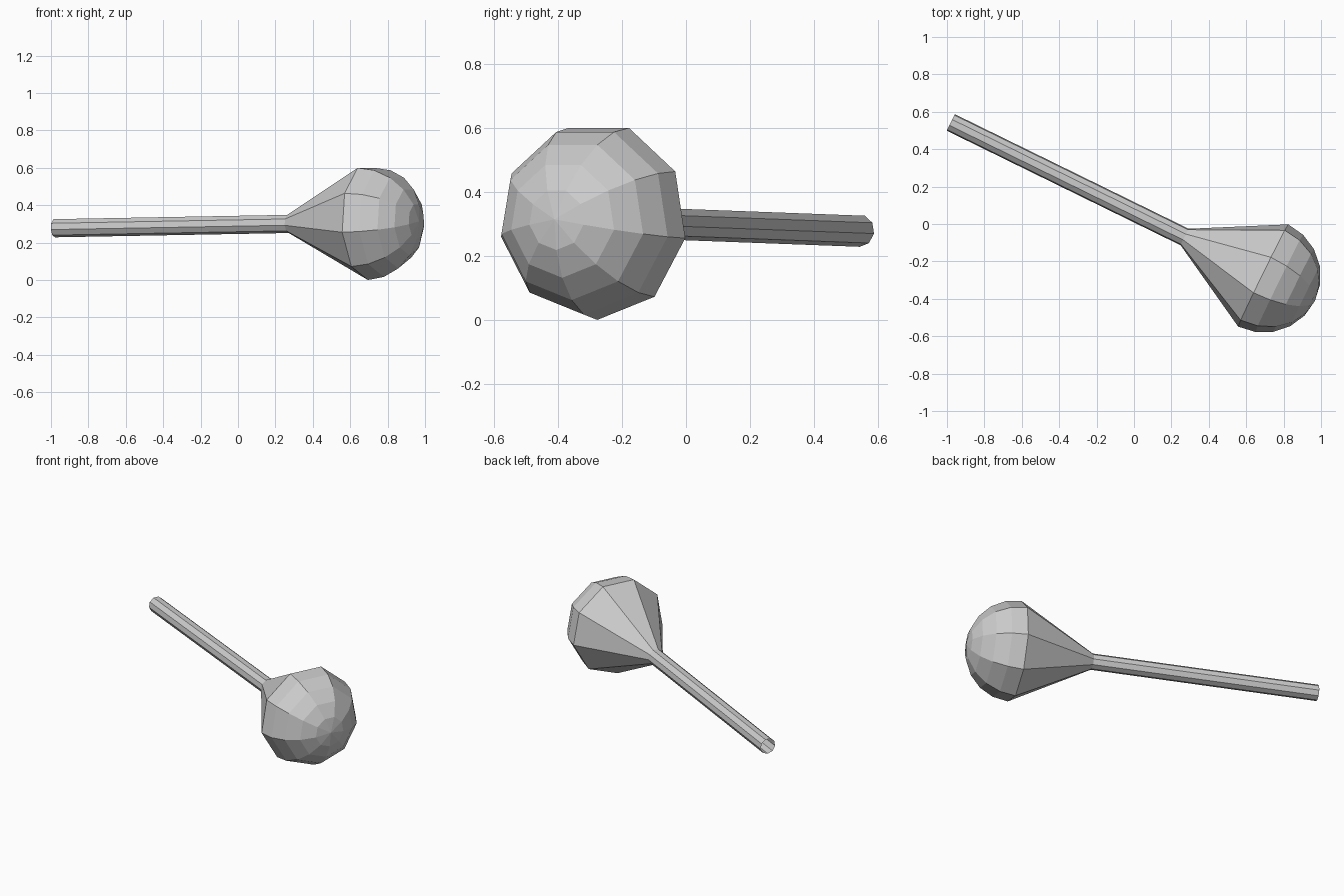
import bpy, bmesh
from math import sin, cos, radians, tau
from mathutils import Vector, Matrix

if "Cube" in bpy.data.objects:
    bpy.data.objects.remove(bpy.data.objects["Cube"])

SIDES = 9
R = 0.309                                   # bulb radius
CENTRE = Vector((0.69, -0.275, 0.309))      # middle of the widest ring
AXIS = Vector((0.898, -0.44, 0.0165)).normalized()
SIDE = Vector((0, 0, 1)).cross(AXIS).normalized()
UP = AXIS.cross(SIDE)
FRAME = Matrix((SIDE, UP, AXIS)).transposed().to_4x4()
FRAME.translation = CENTRE


def lathe(name, profile):
    """Turn (radius, distance) points around the tilted axis; radius 0 makes a pole."""
    bm = bmesh.new()
    rings = []
    for r, d in profile:
        n = SIDES if r > 0 else 1
        angles = [radians(-90) + tau * i / SIDES for i in range(n)]
        rings.append([bm.verts.new((r * cos(a), r * sin(a), d)) for a in angles])
    for lo, hi in zip(rings, rings[1:]):
        for i in range(SIDES):
            j = (i + 1) % SIDES
            if len(hi) == 1:
                bm.faces.new((lo[i], lo[j], hi[0]))
            else:
                bm.faces.new((lo[i], lo[j], hi[j], hi[i]))
    bm.transform(FRAME)
    mesh = bpy.data.meshes.new(name)
    bm.to_mesh(mesh)
    bm.free()
    obj = bpy.data.objects.new(name, mesh)
    bpy.context.collection.objects.link(obj)
    return obj


# Thin straight handle, open at the far end
lathe("handle", [(0.05, -1.859), (0.05, -0.467)])

# Flared neck running into a rounded dome
dome = [(R * cos(radians(18 * k)), R * sin(radians(18 * k))) for k in range(5)]
lathe("bulb_head", [(0.05, -0.467)] + dome + [(0, R)])
